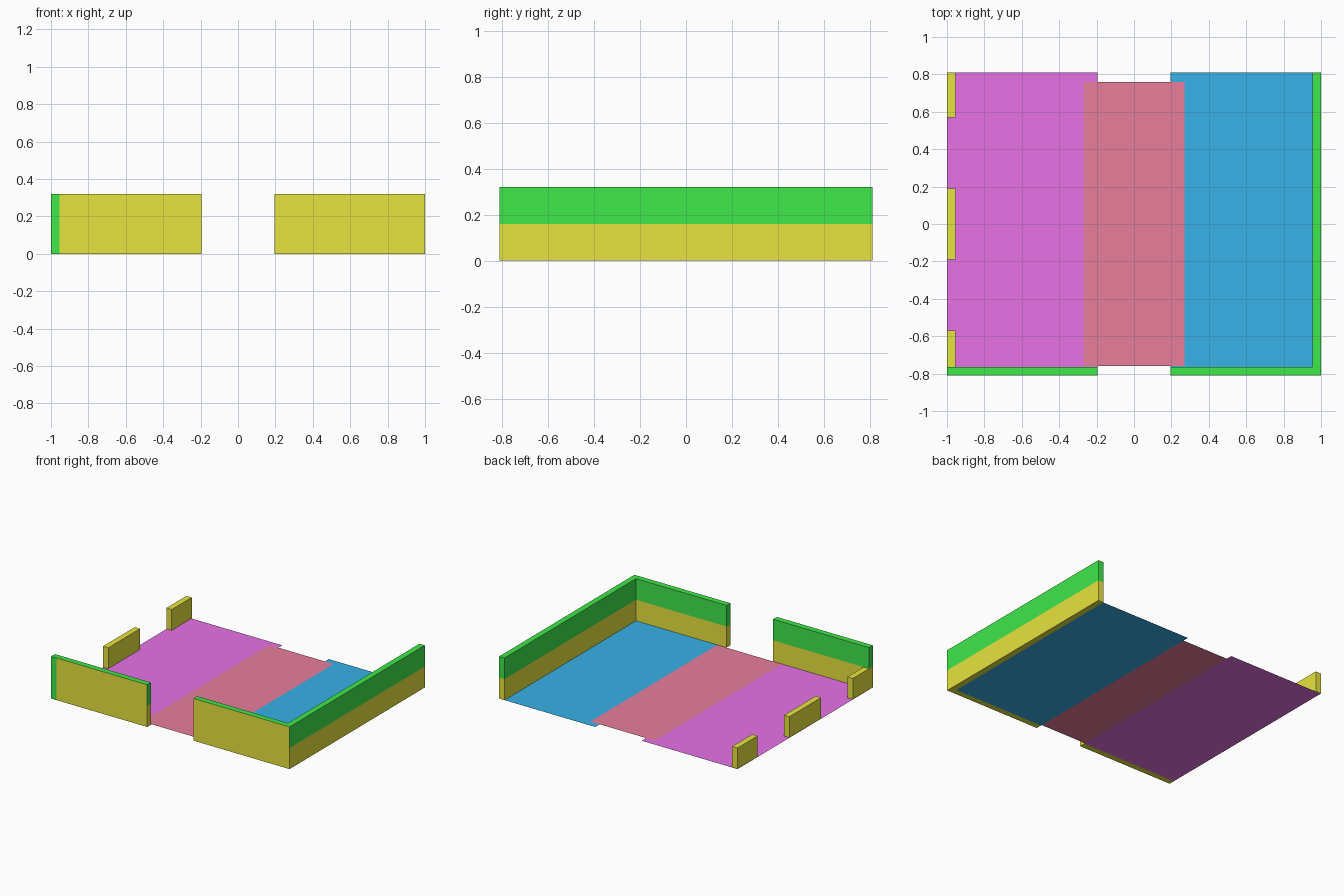
import bpy, bmesh

if "Cube" in bpy.data.objects:
    bpy.data.objects.remove(bpy.data.objects["Cube"])


def material(name, rgb):
    m = bpy.data.materials.new(name)
    m.diffuse_color = (*rgb, 1)
    m.use_nodes = True
    m.node_tree.nodes["Principled BSDF"].inputs["Base Color"].default_value = m.diffuse_color
    return m


YELLOW = material("yellow", (0.80, 0.78, 0.05))
GREEN = material("green", (0.05, 0.80, 0.07))
MAGENTA = material("magenta", (0.80, 0.17, 0.80))
RED = material("red", (0.80, 0.21, 0.33))
BLUE = material("blue", (0.04, 0.44, 0.80))


def finish(name, bm, mats):
    me = bpy.data.meshes.new(name)
    bm.to_mesh(me)
    bm.free()
    for m in mats:
        me.materials.append(m)
    ob = bpy.data.objects.new(name, me)
    bpy.context.collection.objects.link(ob)
    return ob


def prism(name, outline, z, steps, mats, rule=None):
    """Extrude an outline upward through the given layer heights."""
    bm = bmesh.new()
    face = bm.faces.new([bm.verts.new((x, y, z)) for x, y in outline])
    for h in steps:
        ext = bmesh.ops.extrude_face_region(bm, geom=[face], use_keep_orig=(face.calc_center_median().z == z))
        face = [g for g in ext["geom"] if isinstance(g, bmesh.types.BMFace)][0]
        bmesh.ops.translate(bm, vec=(0, 0, h), verts=face.verts)
    bmesh.ops.recalc_face_normals(bm, faces=bm.faces)
    if rule:
        for f in bm.faces:
            f.material_index = rule(f.calc_center_median(), f.normal)
    return finish(name, bm, mats)


def rect(x0, x1, y0, y1):
    return [(x0, y0), (x1, y0), (x1, y1), (x0, y1)]


def wall_colour(c, n):
    if n.y < -0.5 and c.y < -0.8:          # outer front face
        return 1 if c.x < -0.95 else 0
    return 1 if c.z > 0.16 else 0          # green upper half, yellow lower half


# Walls in two colour bands: L-shaped right wall and short left front wall
prism("right_wall", [(0.195, -0.81), (1, -0.81), (1, 0.81), (0.955, 0.81),
                     (0.955, -0.765), (0.195, -0.765)],
      0, (0.16, 0.16), (YELLOW, GREEN), wall_colour)
prism("left_front_wall", [(-1, -0.81), (-0.955, -0.81), (-0.195, -0.81),
                          (-0.195, -0.765), (-1, -0.765)],
      0, (0.16, 0.16), (YELLOW, GREEN), wall_colour)

# Low wall stubs along the open left side
for i, (y0, y1) in enumerate(((-0.765, -0.57), (-0.19, 0.19), (0.57, 0.81))):
    prism(f"left_stub_{i + 1}", rect(-1, -0.955, y0, y1), 0.002, (0.158,), (YELLOW,))


# Thin floor sheets, the middle one lying over the other two
def sheet(name, outline, z, mat):
    bm = bmesh.new()
    bm.faces.new([bm.verts.new((x, y, z)) for x, y in outline])
    finish(name, bm, (mat,))


sheet("left_floor", rect(-1, -0.195, -0.765, 0.81), 0, MAGENTA)
sheet("right_floor", rect(0.195, 0.955, -0.765, 0.81), 0, BLUE)
sheet("middle_floor", rect(-0.27, 0.27, -0.76, 0.76), 0.002, RED)
